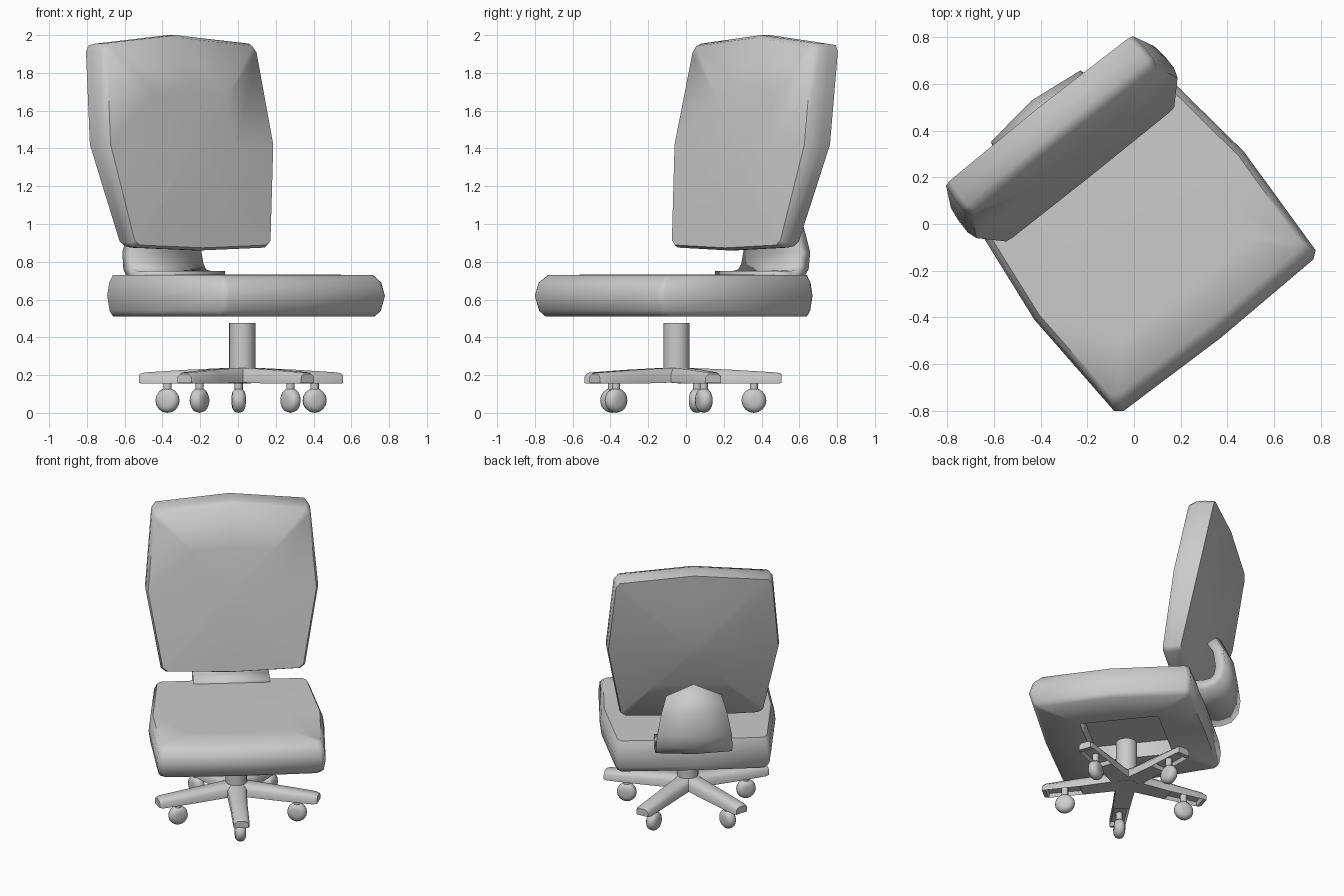
import bpy, bmesh, math
from mathutils import Matrix

if "Cube" in bpy.data.objects:
    bpy.data.objects.remove(bpy.data.objects["Cube"])

# The whole chair is swivelled; parts are modelled facing -y, then placed here
PLACE = Matrix.Translation((0.022, -0.05, 0)) @ Matrix.Rotation(math.radians(38.6), 4, 'Z')


def make(name, bm, angle=60, fix=True, extra=Matrix()):
    if fix:
        bmesh.ops.recalc_face_normals(bm, faces=bm.faces)
    me = bpy.data.meshes.new(name)
    bm.to_mesh(me)
    bm.free()
    ob = bpy.data.objects.new(name, me)
    bpy.context.collection.objects.link(ob)
    ob.matrix_world = PLACE @ extra
    bpy.ops.object.select_all(action='DESELECT')
    ob.select_set(True)
    bpy.context.view_layer.objects.active = ob
    bpy.ops.object.shade_smooth_by_angle(angle=math.radians(angle))
    return ob


def loft(rings):
    """Skin closed rings of equal length and cap both ends."""
    bm = bmesh.new()
    vs = [[bm.verts.new(p) for p in r] for r in rings]
    n = len(vs[0])
    for a, b in zip(vs, vs[1:]):
        for i in range(n):
            j = (i + 1) % n
            bm.faces.new((a[i], a[j], b[j], b[i]))
    bm.faces.new(vs[0])
    bm.faces.new(vs[-1])
    return bm


def mirrored(half):
    """Half outline from x = 0 round to x = 0, completed on the other side."""
    return half + [(-x, y) for x, y in reversed(half[1:-1])]


# Seat cushion: stacked outlines with a square recess underneath
outline = mirrored([(0, -0.56), (0.52, -0.545), (0.552, -0.52), (0.575, 0.0),
                    (0.515, 0.50), (0.49, 0.53), (0, 0.54)])
recess = mirrored([(0, -0.26), (0.24, -0.26), (0.25, -0.25), (0.25, 0.0),
                   (0.25, 0.25), (0.24, 0.26), (0, 0.26)])
layers = [(0.51, 0.95, 0.90, 0.965), (0.54, 0.98, 0.96, 0.985), (0.62, 1, 1, 1),
          (0.69, 0.985, 0.96, 0.985), (0.73, 0.95, 0.87, 0.965), (0.732, 0.6, 0.55, 0.6)]
rings = [[(x, y, z) for x, y in recess] for z in (0.62, 0.51)]
for z, sx, sf, sb in layers:
    rings.append([(x * sx, y * (sf if y < 0 else sb), z) for x, y in outline])
make("seat", loft(rings))

# Backrest: lofted front to back, leaning backwards
back = mirrored([(0, 0.86), (0.44, 0.875), (0.472, 0.90), (0.565, 1.42),
                 (0.52, 1.92), (0.495, 1.955), (0, 2.0)])


def front_y(z):
    return 0.33 + (z - 0.88) * 0.178


def rear_y(z):
    return 0.45 + (z - 0.88) * 0.268 if z < 1.42 else 0.595 + (z - 1.42) * 0.18


rings = []
for t, s, push in [(0, 0.05, -0.025), (0, 0.5, -0.02), (0, 0.975, 0), (0.25, 1, 0),
                   (0.6, 1, 0), (1, 0.985, 0), (1, 0.5, 0.035), (1, 0.05, 0.045)]:
    ring = []
    for x, z in back:
        z = 1.42 + (z - 1.42) * s
        y = front_y(z) * (1 - t) + rear_y(z) * t + push
        ring.append((x * s, y, z))
    rings.append(ring)
make("backrest", loft(rings))

# Curved bracket joining seat and backrest: (y, z, half width, middle rise)
path = [(0.46, 0.68, 0.25, 0), (0.58, 0.68, 0.25, 0), (0.65, 0.70, 0.25, 0),
        (0.695, 0.76, 0.25, 0), (0.71, 0.85, 0.245, 0), (0.685, 1.0, 0.215, 0),
        (0.63, 1.10, 0.18, 0.08)]
bm = bmesh.new()
rows = [[bm.verts.new((x * w, y + (0.03 if x == 0 and z > 0.69 and not up else 0), z + (up if x == 0 else 0)))
         for x in (-1, 0, 1)] for y, z, w, up in path]
for a, b in zip(rows, rows[1:]):
    for i in range(2):
        bm.faces.new((a[i], a[i + 1], b[i + 1], b[i]))
bracket = make("back_bracket", bm, 50, fix=False)
mod = bracket.modifiers.new("thickness", 'SOLIDIFY')
mod.thickness = 0.07
mod.offset = 1

# Gas column
bm = bmesh.new()
bmesh.ops.create_cone(bm, cap_ends=True, segments=16, radius1=0.07, radius2=0.07,
                      depth=0.315, matrix=Matrix.Translation((0, 0, 0.3175)))
make("column", bm, 40)


def section(x, w, low, shoulder, top):
    return [(x, -w, low), (x, w, low), (x, w, shoulder), (x, w * 0.6, top),
            (x, -w * 0.6, top), (x, -w, shoulder)]


# Five star legs, each with a castor stem and wheel
for k in range(5):
    turn = Matrix.Rotation(math.radians(-90 + 72 * k), 4, 'Z')
    bm = loft([section(0.0, 0.075, 0.165, 0.215, 0.24), section(0.10, 0.062, 0.16, 0.21, 0.237),
               section(0.30, 0.055, 0.155, 0.20, 0.228), section(0.53, 0.052, 0.155, 0.195, 0.214),
               section(0.555, 0.044, 0.158, 0.19, 0.206)])
    bmesh.ops.recalc_face_normals(bm, faces=bm.faces)
    bm.normal_update()
    under = [f for f in bm.faces if f.normal.z < -0.9 and 0.3 < f.calc_center_median().x < 0.5]
    bmesh.ops.inset_region(bm, faces=under, thickness=0.015, depth=-0.025)
    make(f"base_leg_{k + 1}", bm, 50, extra=turn)

    bm = bmesh.new()
    bmesh.ops.create_cone(bm, cap_ends=True, segments=10, radius1=0.022, radius2=0.022,
                          depth=0.09, matrix=Matrix.Translation((0.41, 0, 0.15)))
    make(f"castor_stem_{k + 1}", bm, 40, extra=turn)

    # Wheel: domed disc rolling along the leg direction
    profile = [(-0.037, 0.025), (-0.033, 0.045), (-0.02, 0.061), (0, 0.066),
               (0.02, 0.061), (0.033, 0.045), (0.037, 0.025)]
    steps = [math.tau * i / 16 for i in range(16)]
    bm = loft([[(0.41 + r * math.cos(a), y, 0.066 + r * math.sin(a)) for a in steps]
               for y, r in profile])
    make(f"castor_wheel_{k + 1}", bm, 60, extra=turn)
